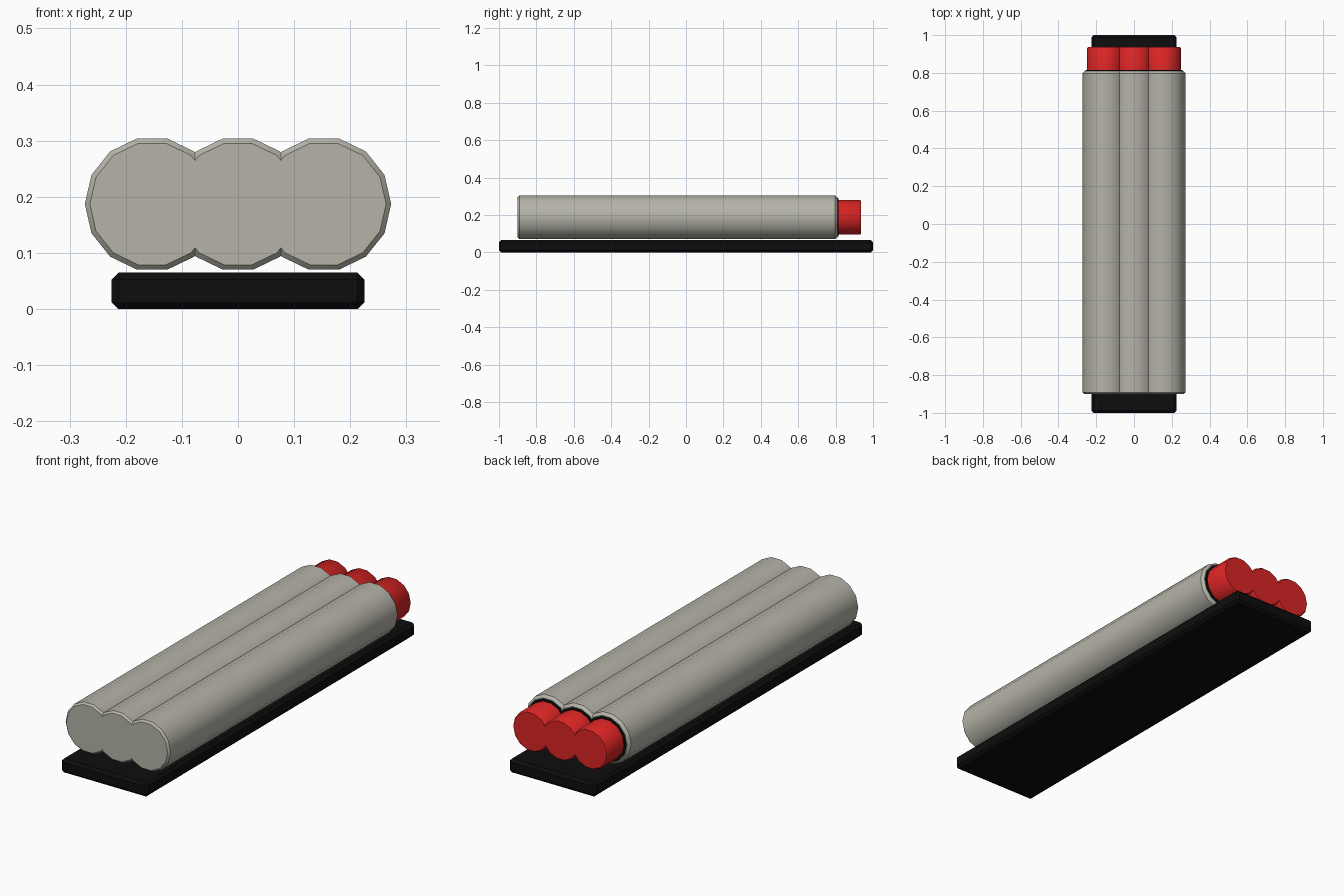
import bpy, bmesh, math

default = bpy.data.objects.get("Cube")
if default:
    bpy.data.objects.remove(default, do_unlink=True)


def material(name, rgb):
    m = bpy.data.materials.new(name)
    m.use_nodes = True
    m.diffuse_color = (*rgb, 1)
    m.node_tree.nodes["Principled BSDF"].inputs["Base Color"].default_value = (*rgb, 1)
    return m


grey = material("warm_grey", (0.46, 0.45, 0.39))
red = material("red", (0.71, 0.018, 0.018))
black = material("black", (0.004, 0.004, 0.004))

SIDES = 14
AXIS_Z = 0.187
SPACING = 0.153


def finish(bm, name, mat, angle=None):
    bmesh.ops.recalc_face_normals(bm, faces=bm.faces)
    mesh = bpy.data.meshes.new(name)
    bm.to_mesh(mesh)
    bm.free()
    mesh.materials.append(mat)
    ob = bpy.data.objects.new(name, mesh)
    bpy.context.collection.objects.link(ob)
    if angle:
        bpy.ops.object.select_all(action="DESELECT")
        ob.select_set(True)
        bpy.context.view_layer.objects.active = ob
        bpy.ops.object.shade_smooth_by_angle(angle=math.radians(angle))
    return ob


def turned(name, x, profile, mat):
    """Capped round part along y from (y, radius) pairs."""
    bm = bmesh.new()
    rings = []
    for y, r in profile:
        turns = [2 * math.pi * i / SIDES for i in range(SIDES)]
        rings.append([bm.verts.new((x + r * math.cos(a), y, AXIS_Z + r * math.sin(a)))
                      for a in turns])
    for a, b in zip(rings, rings[1:]):
        for i in range(SIDES):
            j = (i + 1) % SIDES
            bm.faces.new((a[i], a[j], b[j], b[i]))
    bm.faces.new(rings[0])
    bm.faces.new(rings[-1])
    return finish(bm, name, mat, 40)


# Three overlapping tubes, each with a dark collar and a red end plug
for side, label in ((-1, "right"), (0, "middle"), (1, "left")):
    x = side * SPACING
    turned(label + "_tube", x,
           [(-0.9, 0.111), (-0.891, 0.12), (0.797, 0.12), (0.81, 0.108)], grey)
    turned(label + "_collar", x, [(0.78, 0.105), (0.815, 0.105)], black)
    turned(label + "_plug", x,
           [(0.78, 0.095), (0.93, 0.095), (0.936, 0.09)], red)

# Chamfered base plate
bm = bmesh.new()
bmesh.ops.create_cube(bm, size=1)
for v in bm.verts:
    v.co = (v.co.x * 0.45, v.co.y * 2, (v.co.z + 0.5) * 0.065)
bmesh.ops.bevel(bm, geom=bm.edges[:], offset=0.012, segments=1, affect="EDGES")
finish(bm, "base_plate", black)
